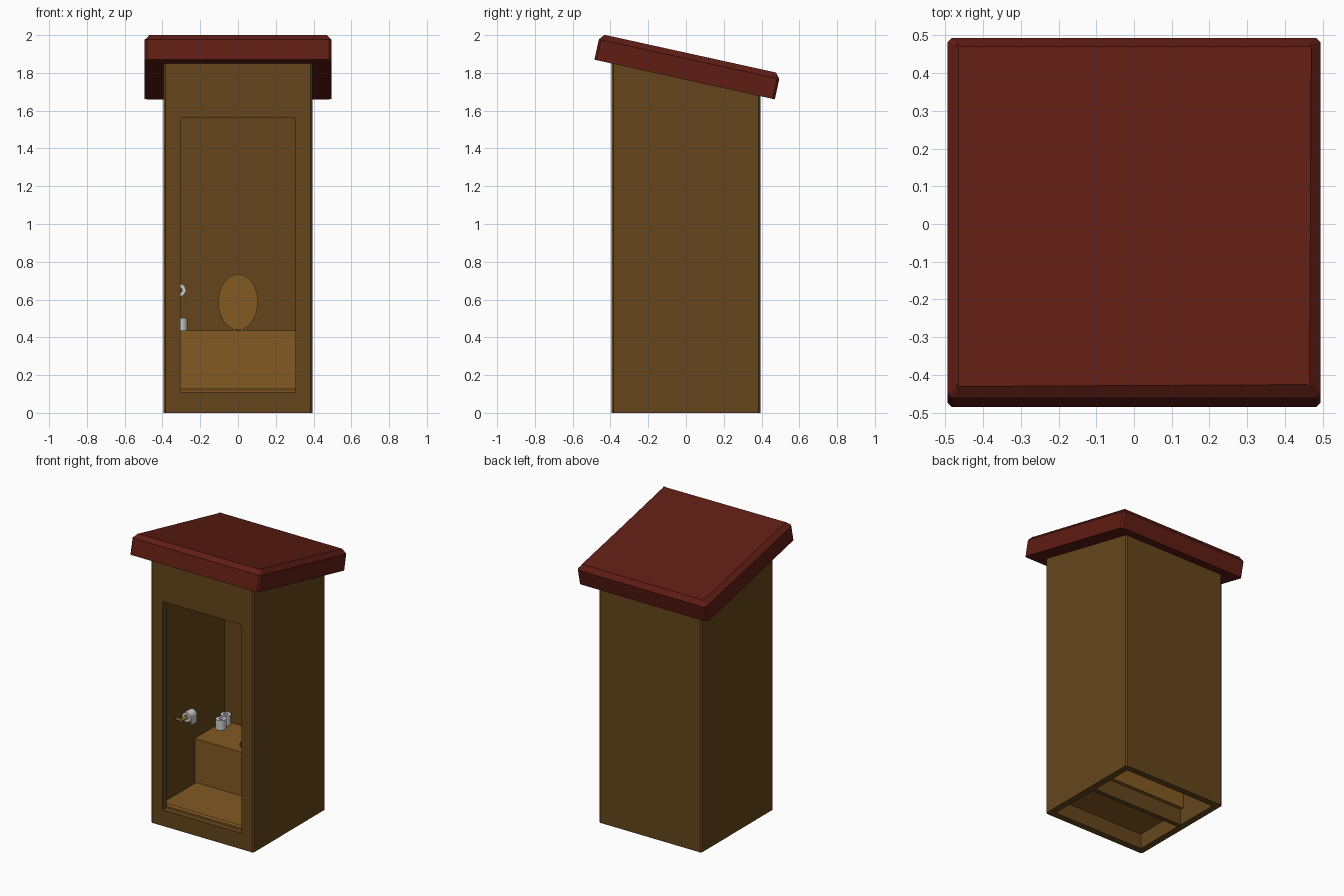
import bpy, bmesh, math
from mathutils import Matrix, Vector

if "Cube" in bpy.data.objects:
    bpy.data.objects.remove(bpy.data.objects["Cube"])

def mat(name, c):
    m = bpy.data.materials.new(name)
    m.diffuse_color = (*c, 1)
    m.use_nodes = True
    m.node_tree.nodes["Principled BSDF"].inputs["Base Color"].default_value = m.diffuse_color
    return m

WOOD = mat("dark_wood", (0.130, 0.060, 0.011))
BENCH = mat("bench_wood", (0.225, 0.100, 0.016))
ROOF = mat("red_roof", (0.115, 0.012, 0.007))
BRASS = mat("brass", (0.35, 0.24, 0.05))

def finish(name, bm, material=None):
    bmesh.ops.recalc_face_normals(bm, faces=bm.faces)
    me = bpy.data.meshes.new(name)
    bm.to_mesh(me)
    bm.free()
    ob = bpy.data.objects.new(name, me)
    bpy.context.collection.objects.link(ob)
    if material:
        me.materials.append(material)
    return ob

def box_bm(lo, hi):
    bm = bmesh.new()
    bmesh.ops.create_cube(bm, size=1)
    lo, hi = Vector(lo), Vector(hi)
    for v in bm.verts:
        v.co = [(lo[i] + hi[i]) / 2 + v.co[i] * (hi[i] - lo[i]) for i in range(3)]
    return bm

def box(name, lo, hi, material=None):
    return finish(name, box_bm(lo, hi), material)

def bevel(bm, test, width):
    es = [e for e in bm.edges if test(*e.verts)]
    bmesh.ops.bevel(bm, geom=es, offset=width, segments=1, affect='EDGES')

def vertical(a, b):
    return abs(a.co.x - b.co.x) + abs(a.co.y - b.co.y) < 1e-4

def cut(ob, cutters):
    bpy.context.view_layer.objects.active = ob
    for c in cutters:
        m = ob.modifiers.new("cut", 'BOOLEAN')
        m.operation, m.solver, m.object = 'DIFFERENCE', 'EXACT', c
        bpy.ops.object.modifier_apply(modifier=m.name)
        bpy.data.objects.remove(c)

def smooth(ob):
    bpy.ops.object.select_all(action='DESELECT')
    ob.select_set(True)
    bpy.context.view_layer.objects.active = ob
    bpy.ops.object.shade_smooth_by_angle(angle=math.radians(40))

SLOPE = 0.21 / 0.955
def roof_z(y):
    return 1.87 - (y + 0.485) * SLOPE

# walls: sloped shell, open below, with a doorway
bm = box_bm((-.395, -.395, 0), (.395, .395, 1))
bevel(bm, vertical, 0.01)
for v in bm.verts:
    if v.co.z > .5:
        v.co.z = roof_z(v.co.y) + .005
walls = finish("walls", bm, WOOD)
cut(walls, [box("room_cutter", (-.35, -.35, -.1), (.35, .35, 2.2)),
            box("door_cutter", (-.305, -.5, .11), (.305, -.3, 1.56))])

# tilted roof slab with chamfered top
L, T = 0.978, 0.14
bm = box_bm((-.495, 0, 0), (.495, L, T))
bevel(bm, vertical, 0.012)
bevel(bm, lambda a, b: a.co.z > T - 1e-4 and b.co.z > T - 1e-4, 0.03)
bm.transform(Matrix.Translation((0, -.485, 1.87)) @ Matrix.Rotation(-math.atan(SLOPE), 4, 'X'))
finish("roof", bm, ROOF)

# floor boards and the joist at their back edge
bm = box_bm((-.35, -.35, .105), (.35, .04, .132))
bevel(bm, lambda a, b: a.co.z > .13 and b.co.z > .13, 0.01)
finish("floor", bm, BENCH)
box("floor_joist", (-.35, .01, 0), (.35, .04, .106), WOOD)

# bench: front panel and top with an oval hole
def oval(name, rx, ry, depth, matrix, material=None):
    bm = bmesh.new()
    bmesh.ops.create_cone(bm, cap_ends=True, segments=32, radius1=1, radius2=1, depth=depth)
    bm.transform(matrix @ Matrix.Diagonal((rx, ry, 1, 1)))
    return finish(name, bm, material)

box("bench_front", (-.35, .025, .11), (.35, .066, .40), BENCH)
top = box("bench_top", (-.35, .025, .395), (.35, .35, .435), BENCH)
cut(top, [oval("hole_cutter", .09, .12, .2, Matrix.Translation((0, .195, .42)))])

# raised lid with two hinges
lid = oval("seat_lid", .105, .148, .02,
           Matrix.Translation((0, .335, .587)) @ Matrix.Rotation(math.pi / 2, 4, 'X'), BENCH)
smooth(lid)
for s in (-1, 1):
    box("lid_hinge", (s * .02 - .008, .31, .433), (s * .02 + .008, .335, .443), BRASS)

# paper rolls: tube spun from a rectangular profile
def paper_roll(name, matrix, h=.068, r=.034, ri=.014):
    bm = bmesh.new()
    ring = [bm.verts.new(p) for p in ((ri, 0, -h/2), (r, 0, -h/2), (r, 0, h/2), (ri, 0, h/2))]
    edges = [bm.edges.new((ring[i], ring[i - 1])) for i in range(4)]
    bmesh.ops.spin(bm, geom=ring + edges, cent=(0, 0, 0), axis=(0, 0, 1),
                   angle=2 * math.pi, steps=24)
    bmesh.ops.remove_doubles(bm, verts=bm.verts, dist=1e-5)
    bm.transform(matrix)
    smooth(finish(name, bm))

for x, y in ((-.302, .245), (-.315, .316)):
    paper_roll("spare_roll", Matrix.Translation((x, y, .469)))
side = Matrix.Rotation(math.pi / 2, 4, 'X')
paper_roll("hung_roll", Matrix.Translation((-.31, -.09, .65)) @ side)
box("loose_sheet", (-.279, -.124, .6), (-.276, -.056, .65))

# holder rod and wall bracket
rod = oval("holder_rod", .01, .01, .15, Matrix.Translation((-.31, -.105, .65)) @ side, BRASS)
smooth(rod)
box("holder_bracket", (-.352, -.18, .642), (-.305, -.168, .658), BRASS)
